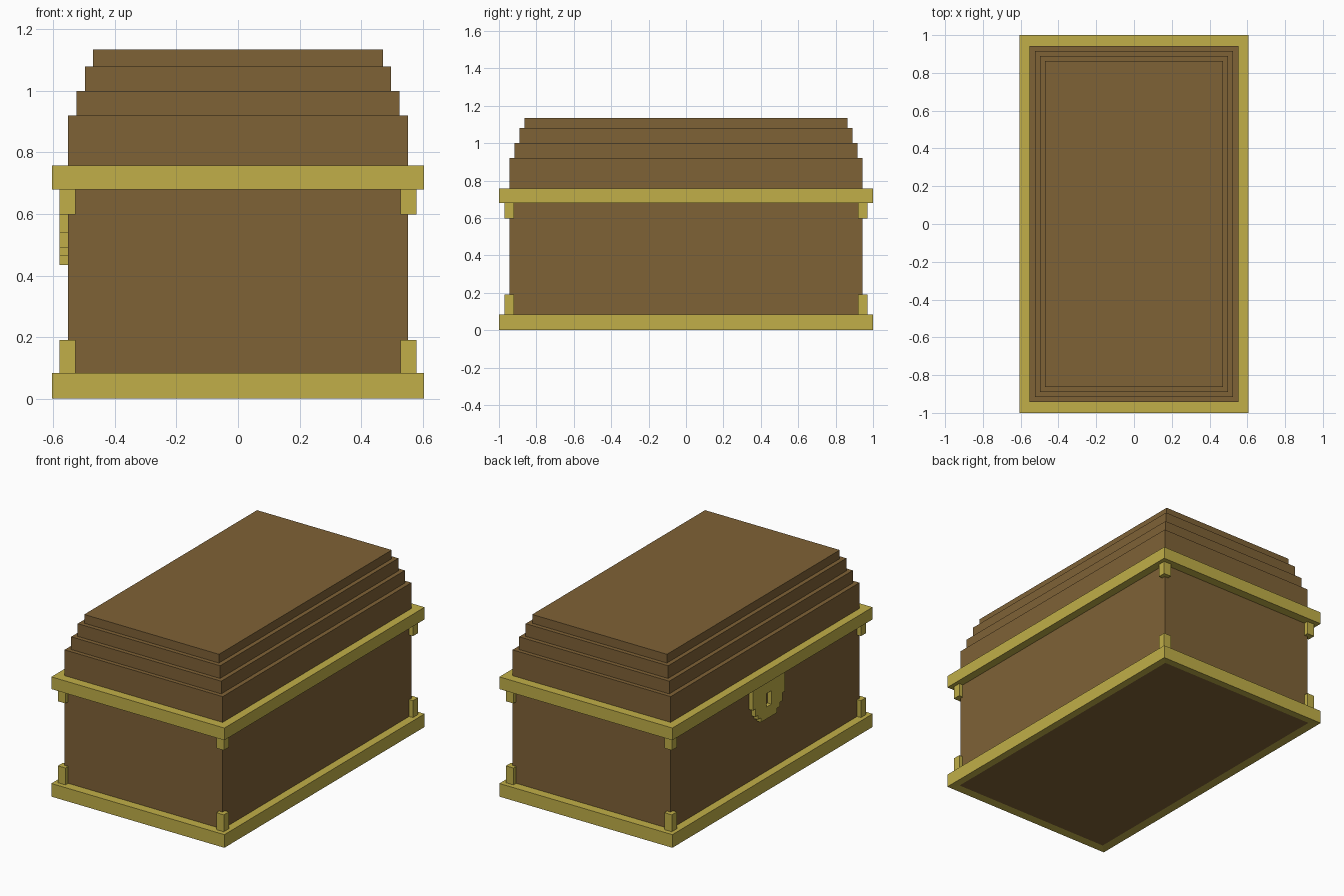
import bpy, bmesh, math
from mathutils import Vector

cube = bpy.data.objects.get("Cube")
if cube:
    bpy.data.objects.remove(cube, do_unlink=True)


def material(name, rgb):
    m = bpy.data.materials.new(name)
    m.use_nodes = True
    m.diffuse_color = (*rgb, 1)
    m.node_tree.nodes["Principled BSDF"].inputs["Base Color"].default_value = (*rgb, 1)
    return m


WOOD = material("brown wood", (0.212, 0.122, 0.037))
GOLD = material("dull gold", (0.533, 0.429, 0.065))


def link(name, mesh, mat):
    ob = bpy.data.objects.new(name, mesh)
    bpy.context.collection.objects.link(ob)
    mesh.materials.clear()
    mesh.materials.append(mat)
    return ob


def box(name, lo, hi, mat):
    """Axis-aligned box between two corners."""
    bm = bmesh.new()
    bmesh.ops.create_cube(bm, size=1)
    lo, hi = Vector(lo), Vector(hi)
    for v in bm.verts:
        v.co = (lo + hi) / 2 + v.co * (hi - lo)
    mesh = bpy.data.meshes.new(name)
    bm.to_mesh(mesh)
    bm.free()
    return link(name, mesh, mat)


def slab(name, hx, hy, z0, z1, mat):
    """Box centred on the vertical axis."""
    return box(name, (-hx, -hy, z0), (hx, hy, z1), mat)


# Base trim, with the wooden floor inset in its underside
base = slab("base_trim", 0.605, 1.0, 0.0, 0.083, GOLD)
base.data.materials.append(WOOD)
bm = bmesh.new()
bm.from_mesh(base.data)
floor = min(bm.faces, key=lambda f: f.calc_center_median().z)
bmesh.ops.inset_individual(bm, faces=[floor], thickness=0.073)
floor.material_index = 1
bmesh.ops.translate(bm, verts=floor.verts, vec=(0, 0, 0.005))
bm.to_mesh(base.data)
bm.free()

# Chest body and rim
slab("chest_body", 0.553, 0.943, 0.083, 0.68, WOOD)
slab("rim_trim", 0.605, 1.0, 0.68, 0.757, GOLD)

# Stepped lid
steps = [(0.553, 0.943, 0.757, 0.92), (0.525, 0.917, 0.92, 1.0),
         (0.498, 0.890, 1.0, 1.08), (0.471, 0.863, 1.08, 1.135)]
for i, (hx, hy, z0, z1) in enumerate(steps, 1):
    slab(f"lid_step_{i}", hx, hy, z0, z1, WOOD)

# Corner brackets below the rim and above the base
for sx, side in ((1, "left"), (-1, "right")):
    for sy, end in ((-1, "front"), (1, "back")):
        for level, z0, z1 in (("lower", 0.083, 0.19), ("upper", 0.598, 0.68)):
            xs = sorted((sx * 0.528, sx * 0.58))
            ys = sorted((sy * 0.92, sy * 0.97))
            box(f"{level}_bracket_{end}_{side}",
                (xs[0], ys[0], z0), (xs[1], ys[1], z1), GOLD)

# Stepped lock plate with an open keyhole, on the long right side
half = [(0.16, 0.68), (0.16, 0.54), (0.135, 0.54), (0.135, 0.49),
        (0.11, 0.49), (0.11, 0.463), (0.08, 0.463), (0.08, 0.435)]
outline = half + [(-y, z) for y, z in reversed(half)]
keyhole = [(-0.025, 0.51), (0.025, 0.51), (0.025, 0.595), (-0.025, 0.595)]
curve = bpy.data.curves.new("lock_profile", "CURVE")
curve.dimensions = "2D"
curve.fill_mode = "BOTH"
curve.extrude = 0.0135
for pts in (outline, keyhole):
    sp = curve.splines.new("POLY")
    sp.points.add(len(pts) - 1)
    for p, (y, z) in zip(sp.points, pts):
        p.co = (y, z, 0, 1)
    sp.use_cyclic_u = True
temp = bpy.data.objects.new("lock_profile", curve)
bpy.context.collection.objects.link(temp)
bpy.context.view_layer.update()
lock_mesh = bpy.data.meshes.new_from_object(
    temp.evaluated_get(bpy.context.evaluated_depsgraph_get()))
bpy.data.objects.remove(temp, do_unlink=True)
lock = link("lock_plate", lock_mesh, GOLD)
for p in lock_mesh.polygons:
    p.use_smooth = False
    p.material_index = 0
lock.rotation_euler = (math.pi / 2, 0, math.pi / 2)
lock.location.x = -0.5665
